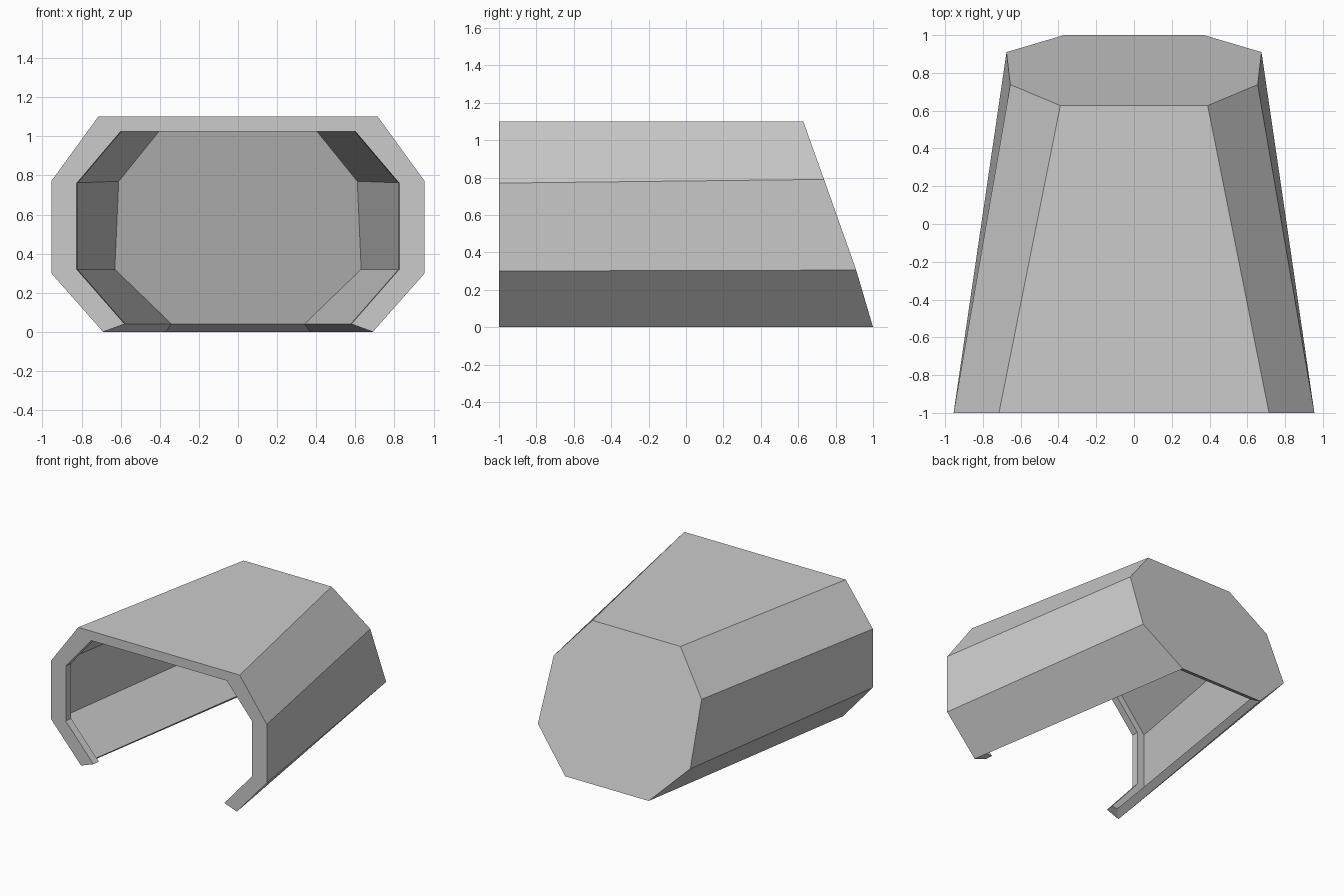
import bpy
import bmesh

cube = bpy.data.objects.get("Cube")
if cube:
    bpy.data.objects.remove(cube, do_unlink=True)

# Single grey material
grey = bpy.data.materials.new("light_grey")
grey.use_nodes = True
colour = (0.6, 0.6, 0.6, 1)
grey.diffuse_color = colour
grey.node_tree.nodes["Principled BSDF"].inputs["Base Color"].default_value = colour

bm = bmesh.new()


def arch(half):
    """Open arch: left half from the bottom up, mirrored down the right."""
    points = half + [(-x, y, z) for x, y, z in reversed(half)]
    return [bm.verts.new(p) for p in points]


def flat(y, pairs):
    return [(x, y, z) for x, z in pairs]


def bridge(a, b):
    for i in range(len(a) - 1):
        bm.faces.new((a[i], a[i + 1], b[i + 1], b[i]))


# Cross-sections, from the outside round the front lip to the inside
outer_back = arch([(0.37, 1.0, 0), (0.675, 0.91, 0.305),
                   (0.655, 0.738, 0.79), (0.39, 0.627, 1.1)])
outer_front = arch(flat(-1, [(0.69, 0), (0.955, 0.3), (0.955, 0.77), (0.715, 1.1)]))
lip_front = arch(flat(-1, [(0.58, 0.04), (0.825, 0.32), (0.825, 0.76), (0.6, 1.025)]))
lip_back = arch(flat(-0.94, [(0.575, 0.04), (0.82, 0.32), (0.82, 0.76), (0.595, 1.025)]))
inner_front = arch(flat(-0.94, [(0.63, 0.04), (0.885, 0.32), (0.885, 0.76), (0.66, 1.03)]))
inner_back = arch([(0.34, 0.92, 0.04), (0.63, 0.83, 0.32),
                   (0.61, 0.67, 0.77), (0.4, 0.58, 1.03)])

# Walls, front rim and lip
sections = [outer_back, outer_front, lip_front, lip_back, inner_front, inner_back]
for a, b in zip(sections, sections[1:]):
    bridge(a, b)

# Sloped back wall, outside and inside
bm.faces.new(outer_back)
bm.faces.new(inner_back)

# Bottom edges of the side walls and the back wall
for i in (0, -1):
    bm.faces.new((outer_front[i], outer_back[i], inner_back[i], inner_front[i]))
    bm.faces.new((outer_front[i], inner_front[i], lip_back[i], lip_front[i]))
bm.faces.new((outer_back[0], outer_back[-1], inner_back[-1], inner_back[0]))

bmesh.ops.recalc_face_normals(bm, faces=bm.faces)
mesh = bpy.data.meshes.new("hood_shell")
bm.to_mesh(mesh)
bm.free()
mesh.materials.append(grey)
shell = bpy.data.objects.new("hood_shell", mesh)
bpy.context.collection.objects.link(shell)
